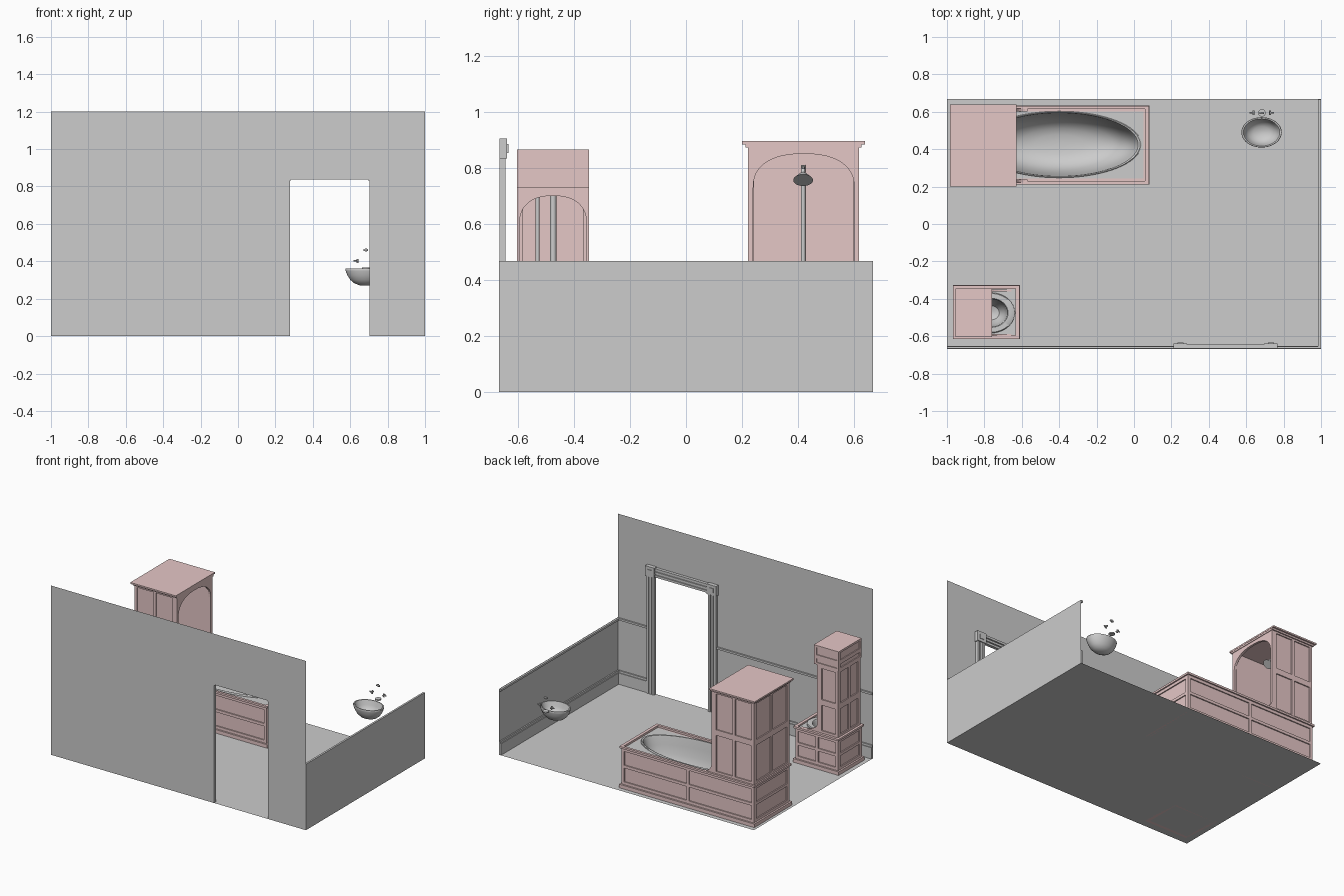
import bpy, bmesh, math
from mathutils import Vector, Matrix

if "Cube" in bpy.data.objects:
    bpy.data.objects.remove(bpy.data.objects["Cube"])


def material(name, col):
    m = bpy.data.materials.new(name)
    m.diffuse_color = (*col, 1)
    m.use_nodes = True
    m.node_tree.nodes["Principled BSDF"].inputs["Base Color"].default_value = m.diffuse_color
    return m


GREY = material("plain_grey", (0.604, 0.604, 0.604))
PINK = material("soft_pink", (0.783, 0.571, 0.565))


def finish(name, bm, mat, smooth=False, fix=True):
    if fix:
        bmesh.ops.recalc_face_normals(bm, faces=bm.faces)
    me = bpy.data.meshes.new(name)
    bm.to_mesh(me)
    bm.free()
    me.materials.append(mat)
    ob = bpy.data.objects.new(name, me)
    bpy.context.collection.objects.link(ob)
    if smooth:
        bpy.ops.object.select_all(action='DESELECT')
        ob.select_set(True)
        bpy.context.view_layer.objects.active = ob
        bpy.ops.object.shade_smooth_by_angle(angle=math.radians(40))
    return ob


def boxes(name, mat, items):
    """One object made of boxes (x0, x1, y0, y1, z0, z1)."""
    bm = bmesh.new()
    for x0, x1, y0, y1, z0, z1 in items:
        m = Matrix.Translation(((x0 + x1) / 2, (y0 + y1) / 2, (z0 + z1) / 2)) @ \
            Matrix.Diagonal((x1 - x0, y1 - y0, z1 - z0, 1))
        bmesh.ops.create_cube(bm, size=1, matrix=m)
    return finish(name, bm, mat)


def strips(axis, p, d, a0, a1, z0, z1, cols, rows, w):
    """Stiles and rails of a panelled face at plane p, standing out by d."""
    lo, hi = min(p, p + d), max(p, p + d)
    out = []
    for i in range(cols + 1):
        c = a0 + (a1 - a0 - w) * i / cols
        out.append((c, c + w, z0, z1))
    for j in range(rows + 1):
        c = z0 + (z1 - z0 - w) * j / rows
        for i in range(cols):
            s = a0 + (a1 - a0 - w) * i / cols + w
            e = a0 + (a1 - a0 - w) * (i + 1) / cols
            out.append((s, e, c, c + w))
    if axis == 'x':
        return [(lo, hi, s, e, b, t) for s, e, b, t in out]
    return [(s, e, lo, hi, b, t) for s, e, b, t in out]


def extrude(name, mat, pts, direction):
    bm = bmesh.new()
    f = bm.faces.new([bm.verts.new(p) for p in pts])
    r = bmesh.ops.extrude_face_region(bm, geom=[f])
    vs = [v for v in r['geom'] if isinstance(v, bmesh.types.BMVert)]
    bmesh.ops.translate(bm, verts=vs, vec=direction)
    return finish(name, bm, mat)


def arch_panel(name, x, t, y0, y1, z0, z1, a0, a1, spring, top):
    pts = [(x, y0, z0), (x, y0, z1), (x, y1, z1), (x, y1, z0), (x, a1, z0)]
    c, h = (a0 + a1) / 2, (a1 - a0) / 2
    for i in range(25):
        q = math.pi * i / 24
        k = math.cos(q)
        pts.append((x, c + h * math.copysign(abs(k) ** 0.85, k),
                    spring + (top - spring) * math.sin(q) ** 0.85))
    pts.append((x, a0, z0))
    extrude(name, PINK, pts, (t, 0, 0))


def bracket(name, x, y, t, z, w, h):
    pts = [(x, y, z)]
    for i in range(9):
        q = math.pi / 2 * i / 8
        pts.append((x + w * (1 - math.sin(q)), y, z + h * (1 - math.cos(q))))
    extrude(name, PINK, pts, (0, t, 0))


def rings(name, cx, cy, a, b, profile, rect=None, cap_first=False, n=72):
    """Oval rings of (scale, z); rect adds a flat deck out to a rectangle."""
    bm = bmesh.new()
    ang = [2 * math.pi * i / n for i in range(n)]
    loops = []
    if rect:
        x0, x1, y0, y1 = rect
        pts = []
        for t in ang:
            dx, dy = a * math.cos(t), b * math.sin(t)
            k = min(((x1 if dx > 0 else x0) - cx) / dx if abs(dx) > 1e-6 else 1e9,
                    ((y1 if dy > 0 else y0) - cy) / dy if abs(dy) > 1e-6 else 1e9)
            pts.append(Vector((cx + dx * k, cy + dy * k, profile[0][1])))
        for px in (x0, x1):
            for py in (y0, y1):
                c = Vector((px, py, profile[0][1]))
                pts[min(range(n), key=lambda i: (pts[i] - c).length)] = c
        loops.append([bm.verts.new(p) for p in pts])
    for s, z in profile:
        loops.append([bm.verts.new((cx + a * s * math.cos(t), cy + b * s * math.sin(t), z))
                      for t in ang])
    for l, m in zip(loops, loops[1:]):
        for i in range(n):
            j = (i + 1) % n
            bm.faces.new((l[i], l[j], m[j], m[i]))
    bm.faces.new(loops[-1])
    if cap_first:
        bm.faces.new(loops[0][::-1])
    return finish(name, bm, GREY, smooth=True, fix=cap_first)


def rod(name, p, q, r0, r1=None, n=20):
    p, q = Vector(p), Vector(q)
    bm = bmesh.new()
    m = Matrix.Translation((p + q) / 2) @ (q - p).to_track_quat('Z', 'Y').to_matrix().to_4x4()
    bmesh.ops.create_cone(bm, cap_ends=True, segments=n, radius1=r0,
                          radius2=r0 if r1 is None else r1, depth=(q - p).length, matrix=m)
    return finish(name, bm, GREY, smooth=True)


# room shell: thin floor and walls, doorway in the front wall
Y = 0.667
def sheet(name, pts):
    bm = bmesh.new()
    bm.faces.new([bm.verts.new(p) for p in pts])
    finish(name, bm, GREY, fix=False)

sheet("floor", [(-1, -Y, 0), (1, -Y, 0), (1, Y, 0), (-1, Y, 0)])
sheet("right_wall", [(1, -Y, 0), (1, Y, 0), (1, Y, .467), (1, -Y, .467)])
sheet("front_wall", [(-1, -Y, 0), (.263, -Y, 0), (.263, -Y, .84), (.718, -Y, .84),
                     (.718, -Y, 0), (1, -Y, 0), (1, -Y, 1.2), (-1, -Y, 1.2)])
trim = []
for x0, x1 in ((-.999, .22), (.76, .985)):
    trim += [(x0, x1, -.666, -.652, 0, .08), (x0, x1, -.666, -.657, .08, .095),
             (x0, x1, -.666, -.655, .452, .466)]
trim += [(.985, .999, -.666, .666, 0, .08), (.99, .999, -.666, .666, .08, .095),
         (.985, .999, -.666, .666, .452, .466)]
boxes("baseboard_and_chair_rail", GREY, trim)

# door casing with grooved posts and corner blocks
casing = []
for x0 in (.218, .702):
    casing += [(x0, x0 + .06, -.666, -.652, 0, .835)]
    casing += [(x0 + o, x0 + o + .016, -.652, -.645, 0, .835) for o in (0, .022, .044)]
    casing += [(x0 - .006, x0 + .066, -.666, -.638, .833, .905),
               (x0 + .014, x0 + .046, -.638, -.634, .853, .885)]
casing += [(.284, .696, -.666, -.652, .838, .9)]
casing += [(.284, .696, -.652, -.645, z, z + .016) for z in (.838, .861, .884)]
boxes("door_casing", GREY, casing)


def cabinet(name, x0, x1, y0, y1, h, cols, rows):
    """Open panelled box with plinth and rim."""
    d, t = .008, .012
    a0, a1, b0, b1 = x0 + d, x1 - d, y0 + d, y1 - d
    it = [(a0, a0 + t, b0, b1, 0, h), (a1 - t, a1, b0, b1, 0, h),
          (a0 + t, a1 - t, b0, b0 + t, 0, h), (a0 + t, a1 - t, b1 - t, b1, 0, h)]
    for p, s in ((a0, -d), (a1, d)):
        it += strips('x', p, s, b0, b1, .025, h, 1, rows, .02)
    for p, s in ((b0, -d), (b1, d)):
        it += strips('y', p, s, x0, x1, .025, h, cols, rows, .02)
    e = .012
    for z0, z1, o in ((0, .025, e), (h, h + .014, e * .8)):
        it += [(x0 - o, x0 + .012, y0 - o, y1 + o, z0, z1), (x1 - .012, x1 + o, y0 - o, y1 + o, z0, z1),
               (x0 + .012, x1 - .012, y0 - o, y0 + .008, z0, z1),
               (x0 + .012, x1 - .012, y1 - .008, y1 + o, z0, z1)]
    boxes(name, PINK, it)


def tower(name, x0, x1, y0, y1, z0, z1, split, cols):
    """Hollow tower: back, sides and roof with two rows of panels."""
    d, t = .008, .012
    a0, b0, b1 = x0 + d, y0 + d, y1 - d
    it = [(a0, a0 + t, b0, b1, z0, z1), (a0 + t, x1, b0, b0 + t, z0, z1),
          (a0 + t, x1, b1 - t, b1, z0, z1), (a0, x1, b0, b1, z1 - .01, z1)]
    for s, e in ((z0, split), (split, z1)):
        it += strips('x', a0, -d, b0, b1, s, e, 2, 1, .02)
        it += strips('y', b0, -d, x0, x1, s, e, cols, 1, .02)
        it += strips('y', b1, d, x0, x1, s, e, cols, 1, .02)
    boxes(name, PINK, it)


# bath: panelled surround, basin, canopy tower
cabinet("bath_surround", -.968, .07, .222, .622, .28, 2, 2)
rings("bath_basin", -.4, .425, .44, .178,
      [(1, .28), (1, .288), (.985, .292), (.96, .29), (.945, .275), (.92, .23), (.87, .17),
       (.78, .11), (.65, .07), (.48, .045), (.3, .034), (.1, .03)], rect=(-.955, .06, .232, .612))
tower("bath_tower", -.968, -.65, .222, .618, .29, .88, .585, 2)
arch_panel("bath_tower_arch", -.65, .016, .222, .618, .29, .88, .24, .6, .73, .85)
boxes("bath_tower_cornice", PINK, [(-.974, -.63, .213, .627, .872, .884),
                                   (-.985, -.628, .2, .639, .884, .895)])
for n, y in (("front", .222), ("back", .602)):
    bracket("bath_bracket_" + n, -.634, y, .016, .29, .065, .07)

# shower pipe and tilted head
rod("shower_pipe", (-.93, .418, .28), (-.93, .418, .81), .008)
rod("shower_arm", (-.93, .418, .8), (-.785, .418, .79), .007)
rod("shower_neck", (-.785, .418, .795), (-.775, .418, .77), .007)
rod("shower_head", (-.783, .418, .776), (-.768, .418, .756), .014, .035, 32)

# toilet: panelled base, seat, tall cistern tower
cabinet("toilet_base", -.957, -.622, -.604, -.338, .24, 2, 2)
rings("toilet_bowl", -.765, -.475, .128, .108,
      [(1, .243), (1, .252), (.96, .256), (.72, .256), (.68, .248), (.66, .2), (.55, .14),
       (.35, .1), (.1, .09)], rect=(-.945, -.632, -.594, -.348), n=48)
tower("toilet_tower", -.95, -.8, -.601, -.348, .25, .73, .47, 1)
arch_panel("toilet_tower_arch", -.8, .015, -.603, -.346, .25, .73, -.594, -.355, .6, .7)
for n, y in (("front", -.6), ("back", -.362)):
    bracket("toilet_arm_" + n, -.786, y, .013, .25, .13, .06)
tank = [(-.949, -.766, -.597, -.352, .73, .865)]
for s, e in ((.73, .785), (.785, .865)):
    tank += strips('x', -.949, -.006, -.597, -.352, s, e, 1, 1, .014)
    tank += strips('y', -.597, -.006, -.955, -.766, s, e, 1, 1, .014)
    tank += strips('y', -.352, .006, -.955, -.766, s, e, 1, 1, .014)
tank += [(-.766, -.76, -.603, -.346, .73, .865)]
boxes("toilet_cistern", PINK, tank)
rod("flush_pipe", (-.86, -.474, .2), (-.86, -.474, .725), .011)
rod("supply_pipe", (-.86, -.53, .2), (-.86, -.53, .725), .007)

# sink basin and taps
rings("sink_basin", .682, .49, .108, .081,
      [(.08, .27), (.3, .272), (.55, .282), (.75, .3), (.9, .325), (.98, .348), (1, .357),
       (.98, .361), (.9, .361), (.87, .355), (.8, .328), (.65, .303), (.4, .287), (.08, .282)],
      cap_first=True, n=56)
for n, x, s in (("left", .628, -1), ("right", .738, 1)):
    rod("tap_stem_" + n, (x - s * .01, .594, .402), (x + s * .01, .594, .402), .004, None, 12)
    rod("tap_handle_" + n, (x - s * .01, .594, .39), (x - s * .01, .594, .412), .005, None, 12)
    rod("tap_bar_" + n, (x - s * .01, .582, .402), (x - s * .01, .606, .402), .005, None, 12)
rod("spout_flange", (.684, .594, .36), (.684, .594, .368), .02)
rod("upper_knob", (.684, .594, .452), (.684, .594, .468), .005, None, 12)
rod("upper_knob_bar", (.672, .594, .46), (.696, .594, .46), .006, None, 12)
